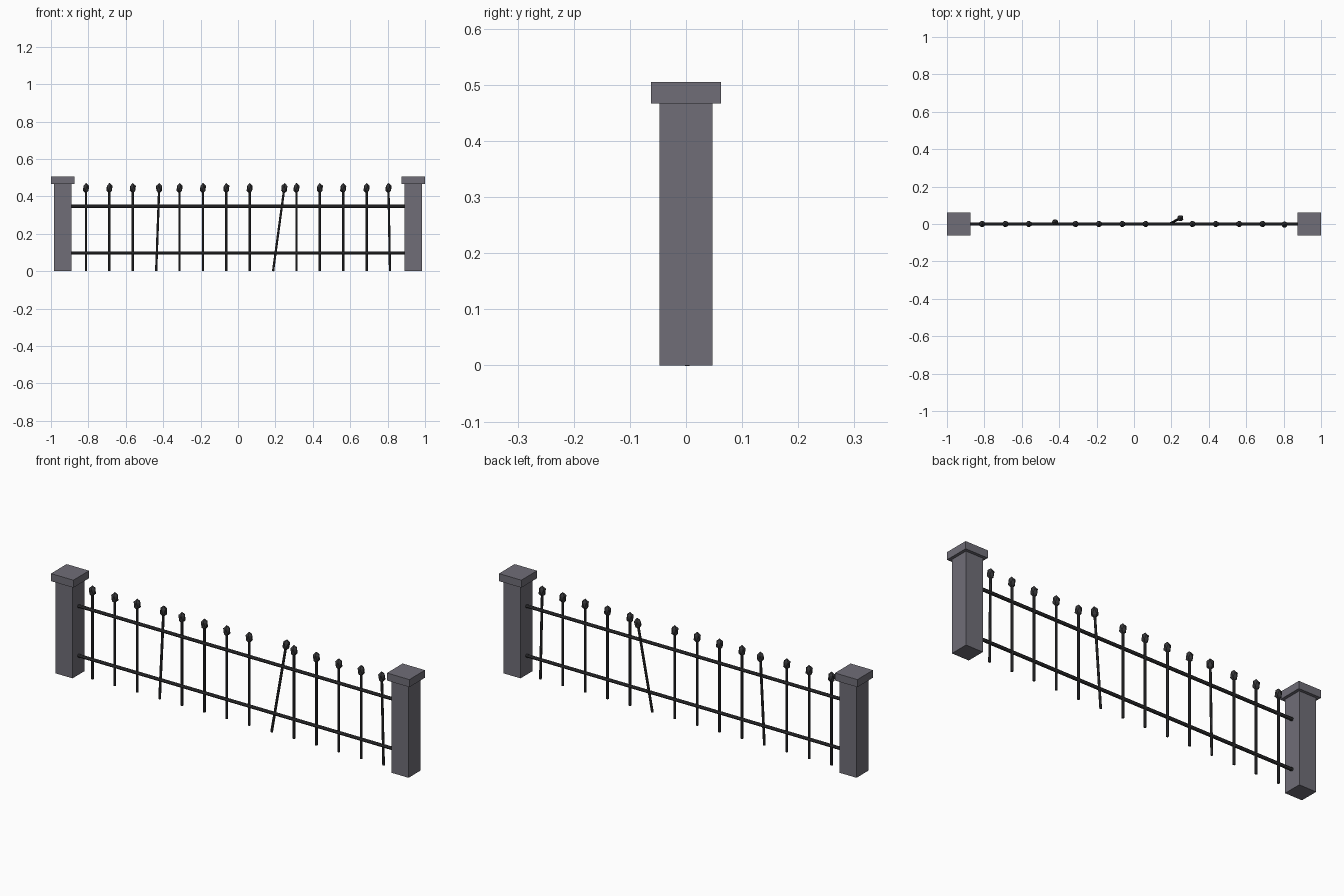
import bpy, math
from mathutils import Vector, Matrix

if "Cube" in bpy.data.objects:
    bpy.data.objects.remove(bpy.data.objects["Cube"])


def material(name, rgb):
    m = bpy.data.materials.new(name)
    m.diffuse_color = (*rgb, 1)
    m.use_nodes = True
    m.node_tree.nodes["Principled BSDF"].inputs["Base Color"].default_value = m.diffuse_color
    return m


stone = material("grey_stone", (0.16, 0.155, 0.185))
iron = material("dark_iron", (0.036, 0.036, 0.039))


def finish(name, mat):
    ob = bpy.context.object
    ob.name = name
    ob.data.materials.append(mat)
    return ob


def box(name, x, half, z0, z1, mat):
    bpy.ops.mesh.primitive_cube_add(size=1, location=(x, 0, (z0 + z1) / 2))
    ob = finish(name, mat)
    ob.scale = (half * 2, half * 2, z1 - z0)


def rod(name, a, b, radius, mat):
    a, b = Vector(a), Vector(b)
    bpy.ops.mesh.primitive_cylinder_add(vertices=8, radius=radius, depth=(b - a).length)
    ob = finish(name, mat)
    ob.rotation_euler = (b - a).to_track_quat('Z', 'Y').to_euler()
    ob.location = (a + b) / 2


# stone pillars with caps
for side, s in (("left", -1), ("right", 1)):
    box(side + "_pillar", s * 0.9375, 0.0475, 0, 0.467, stone)
    box(side + "_pillar_cap", s * 0.9375, 0.0625, 0.467, 0.505, stone)

# horizontal rails
for name, z in (("lower_rail", 0.097), ("upper_rail", 0.347)):
    rod(name, (-0.895, 0, z), (0.895, 0, z), 0.0085, iron)

# upright bars with spear tips; a few lean (offset of the tip in x, y)
lean = {3: (0.016, 0.009), 8: (0.06, 0.031), 13: (-0.008, -0.003)}
for i in range(14):
    x = -0.8125 + 0.125 * i
    dx, dy = lean.get(i, (0, 0))
    base = Vector((x, 0, 0))
    tip = Vector((x + dx, dy, 0.443))
    rod(f"bar_{i + 1}", base, tip, 0.0063, iron)
    bpy.ops.mesh.primitive_ico_sphere_add(subdivisions=1, radius=0.0185, location=tip)
    ob = finish(f"bar_tip_{i + 1}", iron)
    ob.scale = (1, 1, 1.55)
    ob.rotation_euler = (tip - base).to_track_quat('Z', 'Y').to_euler() if dx else (0, 0, 0)
